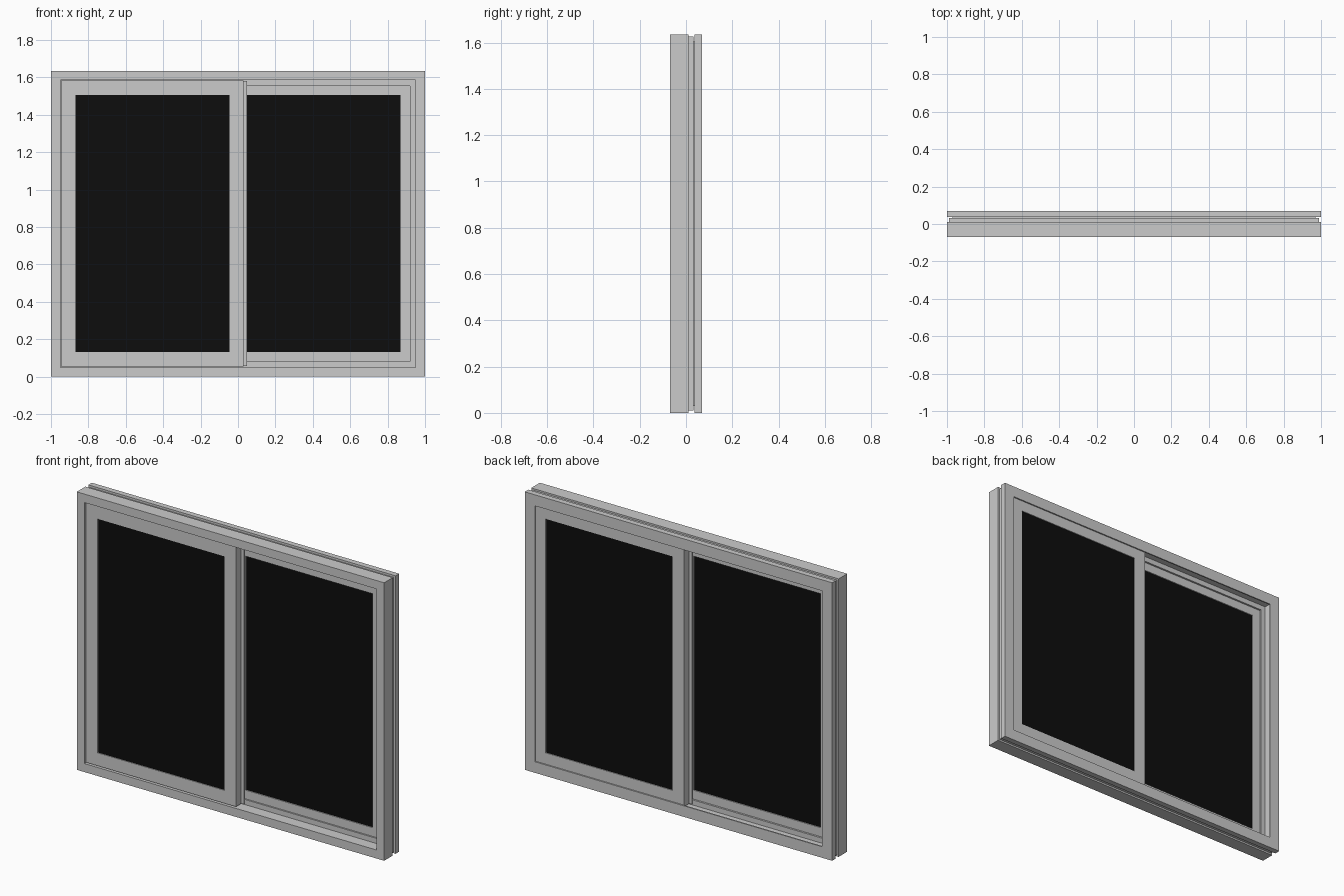
import bpy, bmesh

if "Cube" in bpy.data.objects:
    bpy.data.objects.remove(bpy.data.objects["Cube"])

H = 1.635  # overall height


def add_object(name, bm, mat=None):
    bmesh.ops.recalc_face_normals(bm, faces=bm.faces[:])
    mesh = bpy.data.meshes.new(name)
    bm.to_mesh(mesh)
    bm.free()
    obj = bpy.data.objects.new(name, mesh)
    bpy.context.collection.objects.link(obj)
    if mat:
        mesh.materials.append(mat)
    return obj


def ring(name, x0, x1, z0, z1, profile):
    """Sweep a closed (inset, y) profile round a rectangle with mitred corners."""
    bm = bmesh.new()
    loops = []
    for cx, cz, sx, sz in ((x0, z0, 1, 1), (x1, z0, -1, 1),
                           (x1, z1, -1, -1), (x0, z1, 1, -1)):
        loops.append([bm.verts.new((cx + sx * d, y, cz + sz * d)) for d, y in profile])
    n = len(profile)
    for i in range(4):
        a, b = loops[i], loops[(i + 1) % 4]
        for j in range(n):
            k = (j + 1) % n
            bm.faces.new((a[j], a[k], b[k], b[j]))
    return add_object(name, bm)


def box(name, x0, x1, y0, y1, z0, z1, mat=None):
    bm = bmesh.new()
    bmesh.ops.create_cube(bm, size=1)
    for v in bm.verts:
        v.co = ((x0 + x1) / 2 + v.co.x * (x1 - x0),
                (y0 + y1) / 2 + v.co.y * (y1 - y0),
                (z0 + z1) / 2 + v.co.z * (z1 - z0))
    return add_object(name, bm, mat)


black = bpy.data.materials.new("dark_glass")
black.diffuse_color = (0.004, 0.004, 0.004, 1)
black.use_nodes = True
black.node_tree.nodes["Principled BSDF"].inputs["Base Color"].default_value = black.diffuse_color

# Outer frame: grooved outside, centre track rib and rear lip inside
ring("outer_frame", -1, 1, 0, H, [
    (0, -.07), (0, .01), (.01, .01), (.01, .033), (.03, .033), (.03, .037),
    (0, .037), (0, .07), (.065, .07), (.065, .062), (.05, .062), (.05, .008),
    (.08, .008), (.08, -.003), (.05, -.003), (.05, -.07)])

# Two sliding sashes: front one on the left, rear one on the right
for side, s in (("front", 1), ("rear", -1)):
    xa, xb = sorted((-.946 * s, .03 * s))
    ring(side + "_sash", xa, xb, .055, 1.583, [
        (0, -.061 * s), (.076, -.061 * s), (.076, -.006 * s), (0, -.006 * s)])
    # Pane, set just inside the sash faces
    xa, xb = sorted((-.872 * s, -.044 * s))
    ya, yb = sorted((-.056 * s, -.012 * s))
    box(side + "_glass", xa, xb, ya, yb, .129, 1.509, black)
    # Interlock strip along the meeting stile
    xa, xb = sorted((.026 * s, .048 * s))
    ya, yb = sorted((-.014 * s, -.006 * s))
    box(side + "_interlock", xa, xb, ya, yb, .056, 1.58)
